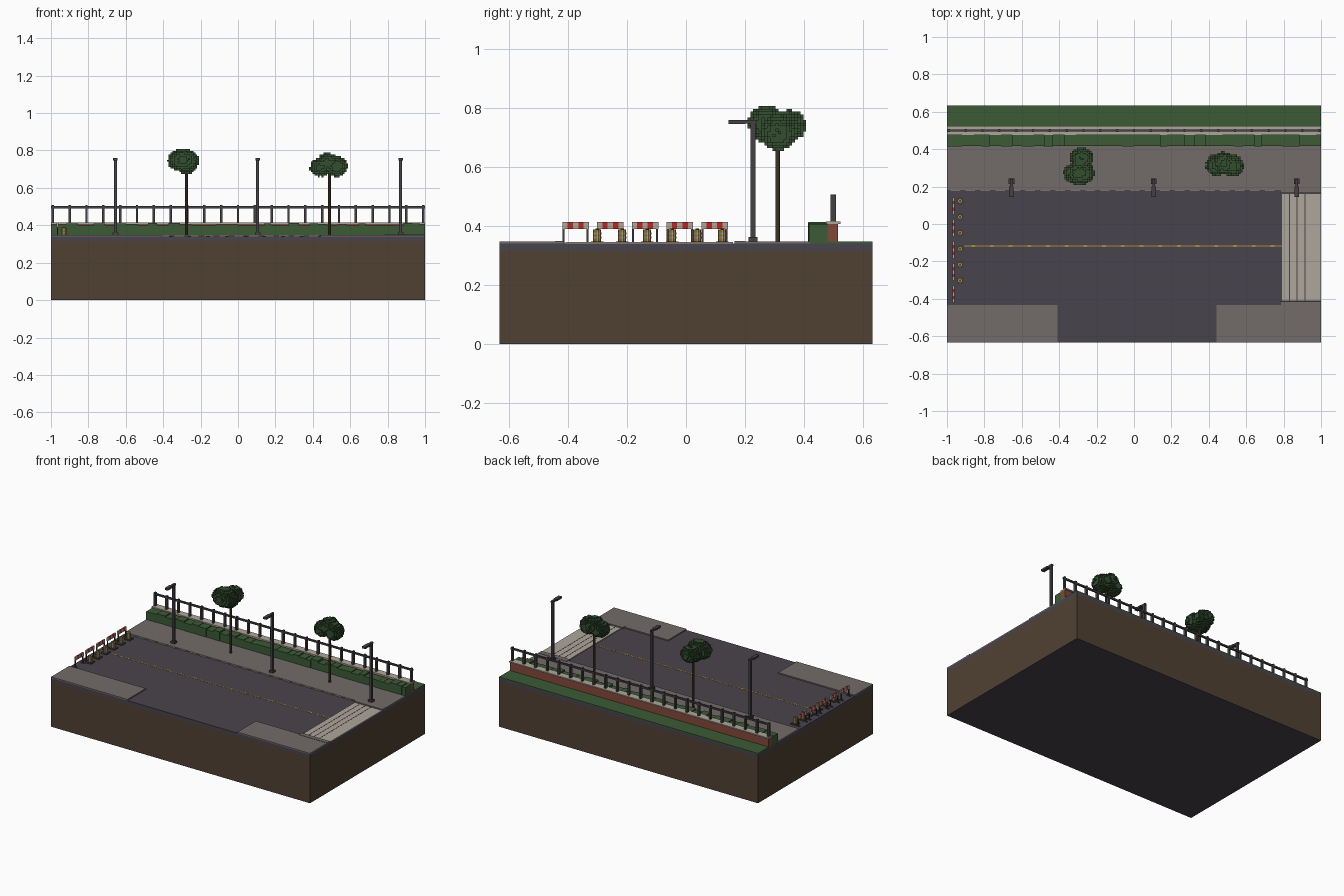
import bpy, bmesh, math, random
from mathutils import Vector, Matrix

random.seed(4)
if "Cube" in bpy.data.objects:
    bpy.data.objects.remove(bpy.data.objects["Cube"], do_unlink=True)


def material(name, r, g, b):
    m = bpy.data.materials.new(name)
    m.use_nodes = True
    m.diffuse_color = (r, g, b, 1)
    bsdf = m.node_tree.nodes["Principled BSDF"]
    bsdf.inputs["Base Color"].default_value = (r, g, b, 1)
    bsdf.inputs["Roughness"].default_value = 0.9
    return m


ASPHALT = material("asphalt", 0.066, 0.057, 0.072)
PAVING = material("paving grey", 0.17, 0.15, 0.14)
STONE = material("pale stone", 0.42, 0.38, 0.32)
GRASS = material("grass green", 0.043, 0.105, 0.036)
LEAF = material("leaf green", 0.032, 0.075, 0.028)
SOIL = material("soil brown", 0.08, 0.053, 0.032)
BRICK = material("brick red", 0.22, 0.065, 0.04)
RED = material("signal red", 0.50, 0.02, 0.015)
YELLOW = material("warning yellow", 0.42, 0.27, 0.04)
METAL = material("dark metal", 0.058, 0.052, 0.06)


def add_box(bm, x0, x1, y0, y1, z0, z1, mat=0):
    size = Matrix.Diagonal((x1 - x0, y1 - y0, z1 - z0, 1))
    place = Matrix.Translation(((x0 + x1) / 2, (y0 + y1) / 2, (z0 + z1) / 2))
    made = bmesh.ops.create_cube(bm, size=1, matrix=place @ size)
    for f in {f for v in made["verts"] for f in v.link_faces}:
        f.material_index = mat


def add_cylinder(bm, x, y, z0, z1, r, mat=0, sides=10):
    made = bmesh.ops.create_cone(bm, cap_ends=True, segments=sides, radius1=r, radius2=r,
                                 depth=z1 - z0, matrix=Matrix.Translation((x, y, (z0 + z1) / 2)))
    for f in {f for v in made["verts"] for f in v.link_faces}:
        f.material_index = mat


def finish(name, bm, *mats):
    me = bpy.data.meshes.new(name)
    bm.to_mesh(me)
    bm.free()
    for m in mats:
        me.materials.append(m)
    ob = bpy.data.objects.new(name, me)
    bpy.context.collection.objects.link(ob)
    return ob


def boxes(name, mat, *dims):
    bm = bmesh.new()
    for d in dims:
        add_box(bm, *d)
    return finish(name, bm, mat)


W, D = 1.0, 0.634
ROAD, WALK = 0.340, 0.348

# Ground block, road and pavements
boxes("base_plate", ASPHALT, (-W, W, -D, D, 0, 0.004))
boxes("soil_block", SOIL, (-W, W, -D, D, 0.004, 0.315))
boxes("road", ASPHALT, (-W, W, -D, D, 0.315, ROAD))
boxes("pavement", PAVING,
      (-W, W, 0.182, 0.42, ROAD, WALK),
      (-W, -0.41, -D, -0.432, ROAD, WALK),
      (0.44, W, -D, -0.432, ROAD, WALK))
boxes("grass_verge", GRASS, (-W, W, 0.42, D, ROAD, WALK))

# Kerb edging and drains beside the crossing
boxes("kerb_edging", STONE,
      *[(x / 100, x / 100 + 0.05, 0.178, 0.182, 0.341, 0.346) for x in range(-98, 76, 8)])
boxes("crossing_kerbs", PAVING,
      (0.78, W, 0.165, 0.2, ROAD, 0.350), (0.78, W, -0.445, -0.415, ROAD, 0.350))

# Crossing slab with dark joints
boxes("crossing", STONE, (0.79, W, -0.41, 0.16, ROAD, 0.345))
boxes("crossing_joints", ASPHALT,
      *[(x, x + 0.005, -0.41, 0.16, 0.345, 0.3458) for x in (0.828, 0.87, 0.912)])

# Yellow centre line with small studs
bm = bmesh.new()
add_box(bm, -0.91, 0.79, -0.119, -0.114, ROAD, ROAD + 0.001)
for i in range(17):
    x = -0.86 + i * 0.1
    add_box(bm, x - 0.01, x + 0.01, -0.122, -0.111, ROAD, ROAD + 0.002)
finish("centre_line", bm, YELLOW)

# Hedge of uneven clipped blocks
bm = bmesh.new()
x = -W
while x < W - 0.001:
    end = min(x + random.uniform(0.035, 0.065), W)
    add_box(bm, x, end, 0.415 + random.uniform(0, 0.003), 0.48, WALK, random.uniform(0.398, 0.413))
    x = end
finish("hedge", bm, GRASS)

# Brick wall, coping and railing
boxes("brick_wall", BRICK, (-W, W, 0.481, 0.516, WALK, 0.407))
boxes("wall_coping", STONE, (-W, W, 0.475, 0.525, 0.407, 0.415))
bm = bmesh.new()
add_box(bm, -W, W, 0.494, 0.506, 0.491, 0.502)
for i in range(23):
    px = -0.99 + i * 0.09
    add_box(bm, px - 0.006, px + 0.006, 0.491, 0.509, 0.415, 0.508)
finish("railing", bm, METAL)

# Street lamps with arms reaching over the road
for i, lx in enumerate((-0.655, 0.105, 0.87)):
    boxes(f"street_lamp_{i + 1}", METAL,
          (lx - 0.015, lx + 0.015, 0.213, 0.243, WALK, 0.362),
          (lx - 0.008, lx + 0.008, 0.220, 0.236, 0.362, 0.757),
          (lx - 0.007, lx + 0.007, 0.190, 0.240, 0.748, 0.761),
          (lx - 0.012, lx + 0.012, 0.145, 0.200, 0.747, 0.761))


# Blocky tree crowns: keep only the outer faces of a cell grid
def crown(name, blobs, cell=0.0095):
    cells = set()
    for cx, cy, cz, rx, ry, rz in blobs:
        for i in range(int((cx - rx) // cell), int((cx + rx) // cell) + 1):
            for j in range(int((cy - ry) // cell), int((cy + ry) // cell) + 1):
                for k in range(int((cz - rz) // cell), int((cz + rz) // cell) + 1):
                    d = (((i + .5) * cell - cx) / rx) ** 2 + (((j + .5) * cell - cy) / ry) ** 2 \
                        + (((k + .5) * cell - cz) / rz) ** 2
                    if d < random.uniform(0.92, 1.06):
                        cells.add((i, j, k))
    bm = bmesh.new()
    for c in cells:
        mid = Vector([(v + 0.5) * cell for v in c])
        for axis in range(3):
            for s in (-1, 1):
                near = list(c)
                near[axis] += s
                if tuple(near) in cells:
                    continue
                n, u, v = (Vector([float(a == (axis + t) % 3) for a in range(3)]) for t in range(3))
                h = cell / 2
                quad = [mid + h * (s * n + p * u + s * q * v)
                        for p, q in ((-1, -1), (1, -1), (1, 1), (-1, 1))]
                bm.faces.new([bm.verts.new(p) for p in quad])
    bmesh.ops.remove_doubles(bm, verts=bm.verts, dist=0.0005)
    finish(name, bm, LEAF)


crown("tree_crown_1", [(-0.293, 0.272, 0.748, 0.083, 0.062, 0.062),
                       (-0.28, 0.352, 0.742, 0.062, 0.055, 0.052),
                       (-0.275, 0.30, 0.715, 0.055, 0.055, 0.04)])
crown("tree_crown_2", [(0.44, 0.315, 0.71, 0.056, 0.058, 0.05),
                       (0.528, 0.312, 0.715, 0.057, 0.06, 0.057),
                       (0.48, 0.325, 0.735, 0.056, 0.062, 0.052)])
for i, (tx, top) in enumerate(((-0.275, 0.71), (0.49, 0.69))):
    bm = bmesh.new()
    add_cylinder(bm, tx, 0.312, WALK, top, 0.008, sides=8)
    finish(f"tree_trunk_{i + 1}", bm, SOIL)

# Striped barriers closing the left end of the road
for i in range(5):
    y0 = -0.42 + i * 0.118
    y1 = y0 + 0.09
    bm = bmesh.new()
    step = (y1 - y0) / 5
    for s in range(5):
        add_box(bm, -0.970, -0.960, y0 + s * step, y0 + (s + 1) * step, 0.39, 0.414, s % 2)
    for ly in (y0 + 0.004, y1 - 0.004):
        add_box(bm, -0.968, -0.962, ly - 0.0035, ly + 0.0035, ROAD, 0.39, 2)
        add_box(bm, -0.980, -0.950, ly - 0.004, ly + 0.004, ROAD, 0.345, 2)
    finish(f"barrier_{i + 1}", bm, STONE, RED, METAL)

# Banded warning drums on square feet
for i in range(6):
    y = -0.302 + i * 0.085
    bm = bmesh.new()
    add_box(bm, -0.951, -0.909, y - 0.021, y + 0.021, ROAD, 0.348, 2)
    add_cylinder(bm, -0.93, y, 0.348, 0.389, 0.0135)
    for z in (0.358, 0.372):
        add_cylinder(bm, -0.93, y, z, z + 0.006, 0.0142, 1)
    add_cylinder(bm, -0.93, y, 0.389, 0.391, 0.006, 2)
    finish(f"drum_{i + 1}", bm, YELLOW, STONE, METAL)
